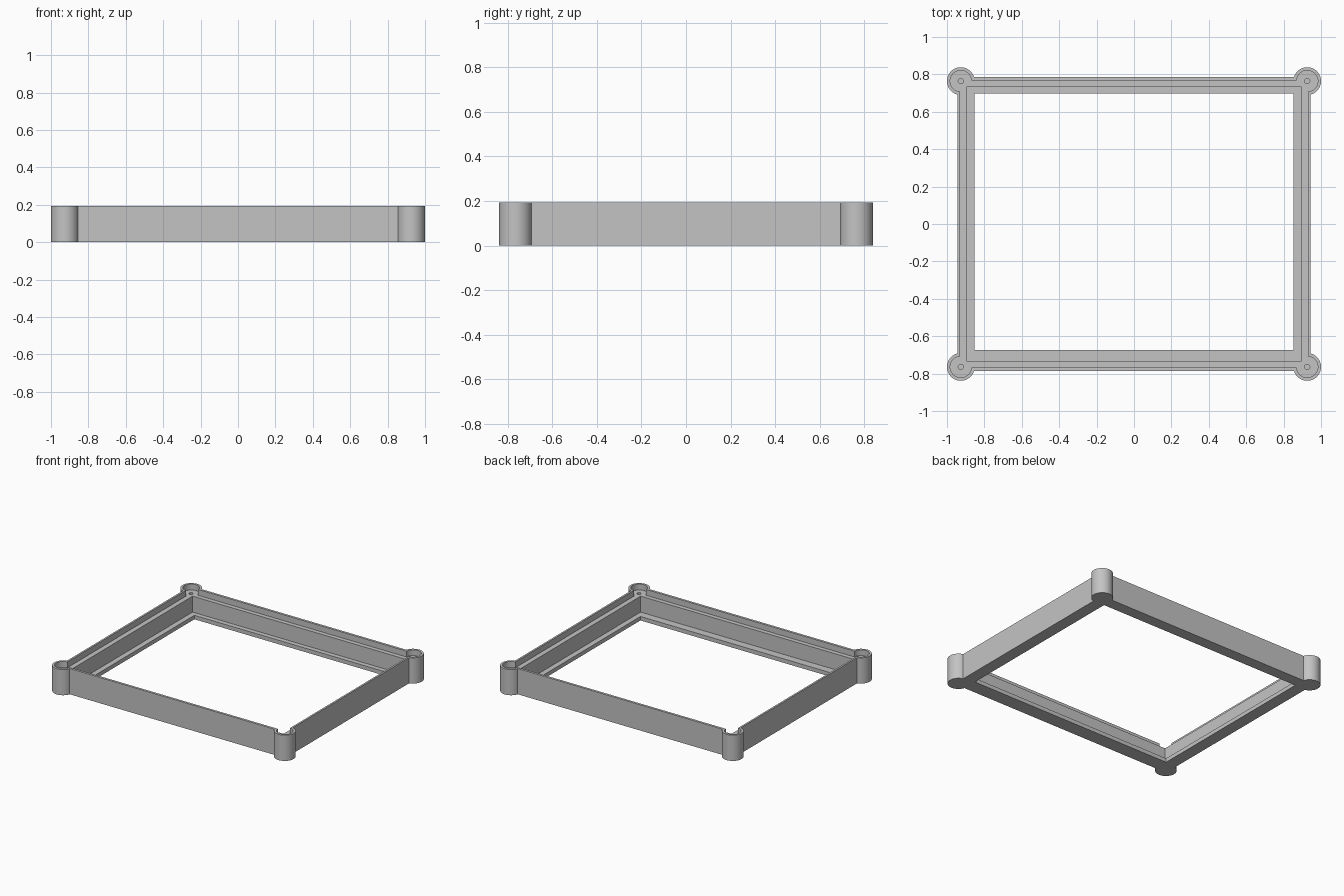
import bpy, bmesh, math

default = bpy.data.objects.get("Cube")
if default:
    bpy.data.objects.remove(default, do_unlink=True)

HEIGHT, LEDGE_Z, LIP_Z = 0.194, 0.15, 0.03
POST_X, POST_Y, POST_R = 0.926, 0.764, 0.074
TOP = HEIGHT + 0.1

grey = bpy.data.materials.new("light grey plastic")
grey.use_nodes = True
colour = (0.55, 0.55, 0.55, 1)
grey.diffuse_color = colour
grey.node_tree.nodes["Principled BSDF"].inputs["Base Color"].default_value = colour


def prism(name, points, z0, z1):
    """Extrude a counter-clockwise outline from z0 to z1."""
    bm = bmesh.new()
    face = bm.faces.new([bm.verts.new((x, y, z0)) for x, y in points])
    moved = bmesh.ops.extrude_face_region(bm, geom=[face])["geom"]
    verts = [v for v in moved if isinstance(v, bmesh.types.BMVert)]
    bmesh.ops.translate(bm, verts=verts, vec=(0, 0, z1 - z0))
    bmesh.ops.recalc_face_normals(bm, faces=bm.faces)
    mesh = bpy.data.meshes.new(name)
    bm.to_mesh(mesh)
    bm.free()
    mesh.materials.append(grey)
    obj = bpy.data.objects.new(name, mesh)
    bpy.context.collection.objects.link(obj)
    return obj


def rectangle(x0, x1, y0, y1):
    return [(x0, y0), (x1, y0), (x1, y1), (x0, y1)]


def circle(cx, cy, r, n):
    return [(cx + r * math.cos(i * math.tau / n), cy + r * math.sin(i * math.tau / n))
            for i in range(n)]


def rounded_frame_outline(half_x, half_y, r, n=40):
    """Rectangle whose corners bulge out into round posts."""
    start = -math.acos((half_x - POST_X) / r)
    end = math.pi - math.asin((half_y - POST_Y) / r)
    arc = [start + (end - start) * i / n for i in range(n + 1)]
    points = []
    for sx, sy in ((1, 1), (-1, 1), (-1, -1), (1, -1)):
        for a in (arc if sx * sy > 0 else reversed(arc)):
            points.append((sx * (POST_X + r * math.cos(a)),
                           sy * (POST_Y + r * math.sin(a))))
    return points


# Outer body with four corner posts
frame = prism("frame", rounded_frame_outline(0.944, 0.785, POST_R), 0, HEIGHT)

# Upper recess, main cavity above the lip, window through the base
cutters = [
    prism("recess_cutter", rounded_frame_outline(0.93, 0.767, 0.057), LEDGE_Z, TOP),
    prism("cavity_cutter", rectangle(-0.893, 0.893, -0.734, 0.734), LIP_Z, TOP),
    prism("window_cutter", rectangle(-0.853, 0.853, -0.675, 0.698), -0.1, TOP),
]

# Screw holes in the corner posts
for sx in (-1, 1):
    for sy in (-1, 1):
        cutters.append(prism("screw_hole_cutter",
                             circle(sx * POST_X, sy * POST_Y, 0.014, 20), 0.04, TOP))

bpy.context.view_layer.objects.active = frame
for cutter in cutters:
    cutter.hide_render = True
    mod = frame.modifiers.new("cut", "BOOLEAN")
    mod.operation = "DIFFERENCE"
    mod.solver = "EXACT"
    mod.object = cutter
    bpy.ops.object.modifier_apply(modifier=mod.name)
    bpy.data.objects.remove(cutter, do_unlink=True)

# Smooth posts, sharp edges kept
bpy.ops.object.select_all(action="DESELECT")
frame.select_set(True)
bpy.ops.object.shade_smooth_by_angle(angle=math.radians(30))
